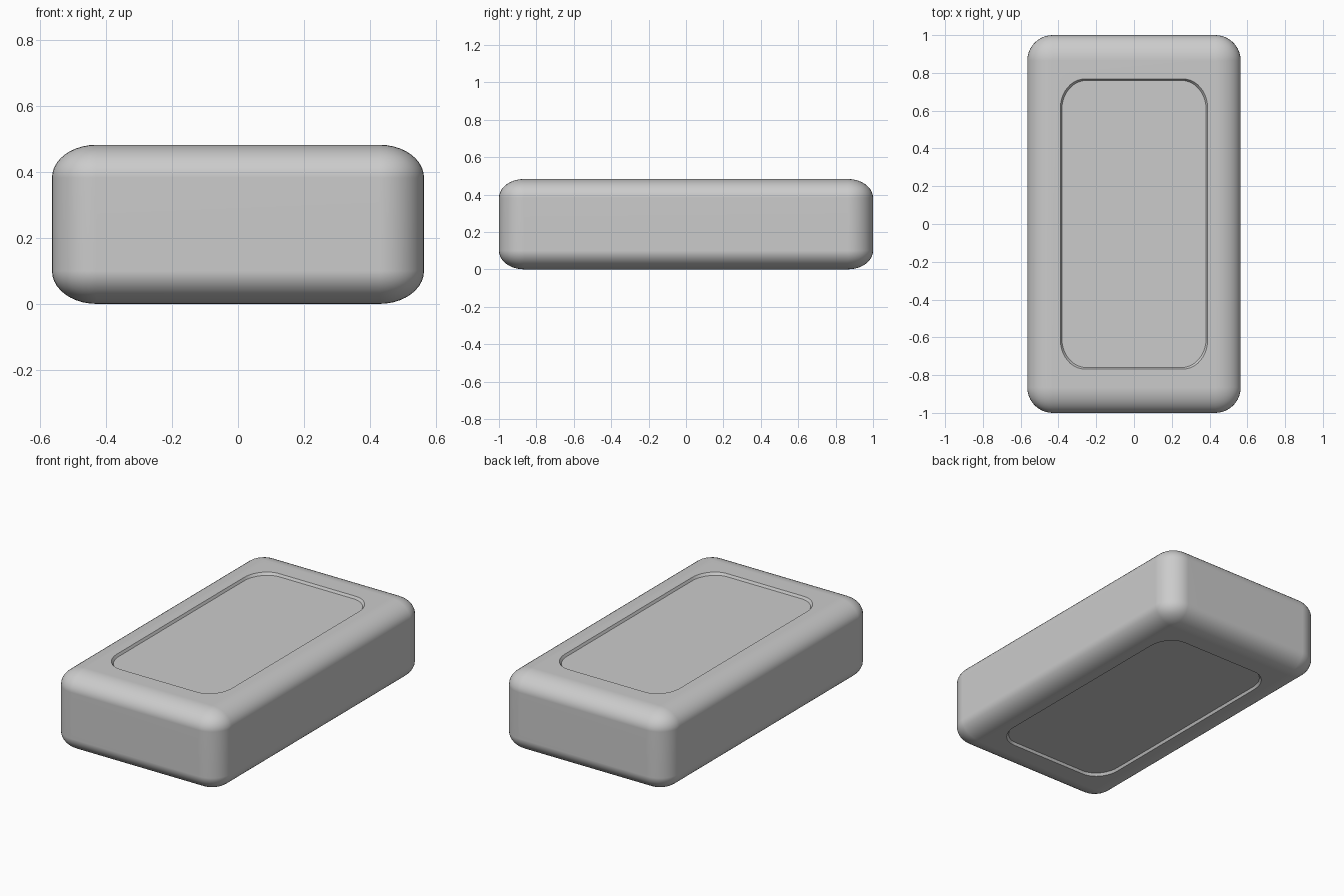
import bpy, bmesh, math
from mathutils import Matrix

cube = bpy.data.objects.get("Cube")
if cube:
    bpy.data.objects.remove(cube, do_unlink=True)

HALF_X, HALF_Y, HEIGHT = 0.565, 1.0, 0.483
ROUND, ROUND_Z = 0.135, 0.1      # edge rounding across and in height
DEPTH = 0.015                    # depth of the recessed panels

grey = bpy.data.materials.new("plain grey")
grey.use_nodes = True
colour = (0.6, 0.6, 0.6, 1)
grey.diffuse_color = colour
grey.node_tree.nodes["Principled BSDF"].inputs["Base Color"].default_value = colour


def add_object(name, bm):
    bmesh.ops.recalc_face_normals(bm, faces=bm.faces)
    mesh = bpy.data.meshes.new(name)
    bm.to_mesh(mesh)
    bm.free()
    mesh.materials.append(grey)
    obj = bpy.data.objects.new(name, mesh)
    bpy.context.collection.objects.link(obj)
    return obj


def rounded_outline(bm, hx, hy, rx, ry, z, steps=10):
    """Loop of vertices around a rectangle with elliptical corners."""
    loop = []
    for corner, (sx, sy) in enumerate([(1, 1), (-1, 1), (-1, -1), (1, -1)]):
        for i in range(steps + 1):
            a = (corner + i / steps) * math.pi / 2
            loop.append(bm.verts.new((sx * (hx - rx) + rx * math.cos(a),
                                      sy * (hy - ry) + ry * math.sin(a), z)))
    return loop


def panel_cutter(name, surface, side):
    """Slab with slightly sloping walls that sinks a panel into a face."""
    bm = bmesh.new()
    loops = [rounded_outline(bm, 0.382 + grow, 0.76 + grow, 0.13, 0.155,
                             surface + side * offset)
             for grow, offset in ((0, -DEPTH), (0.008, 0), (0.008, 0.1))]
    for low, high in zip(loops, loops[1:]):
        for i in range(len(low)):
            j = (i + 1) % len(low)
            bm.faces.new((low[i], low[j], high[j], high[i]))
    bm.faces.new(loops[0])
    bm.faces.new(loops[-1])
    obj = add_object(name, bm)
    obj.hide_render = True
    return obj


# Body: block rounded evenly, then squashed so the rounding is flatter in height
squash = ROUND_Z / ROUND
bm = bmesh.new()
bmesh.ops.create_cube(bm, size=2, matrix=Matrix.Diagonal(
    (HALF_X, HALF_Y, HEIGHT / 2 / squash, 1)))
bmesh.ops.bevel(bm, geom=bm.edges[:], offset=ROUND, segments=10,
                profile=0.5, affect='EDGES')
bmesh.ops.scale(bm, vec=(1, 1, squash), verts=bm.verts)
bmesh.ops.translate(bm, vec=(0, 0, HEIGHT / 2), verts=bm.verts)
body = add_object("rounded_block", bm)
bpy.context.view_layer.objects.active = body

# Recessed panels on the top and the underside
for name, surface, side in (("top_cutter", HEIGHT, 1), ("bottom_cutter", 0, -1)):
    cutter = panel_cutter(name, surface, side)
    cut = body.modifiers.new(name, 'BOOLEAN')
    cut.operation, cut.object, cut.solver = 'DIFFERENCE', cutter, 'EXACT'
    bpy.ops.object.modifier_apply(modifier=cut.name)
    bpy.data.objects.remove(cutter, do_unlink=True)

# Smooth rounding with crisp panel edges
bpy.ops.object.select_all(action='DESELECT')
body.select_set(True)
bpy.ops.object.shade_smooth_by_angle(angle=math.radians(30))
normals = body.modifiers.new("even_shading", 'WEIGHTED_NORMAL')
normals.keep_sharp = True
